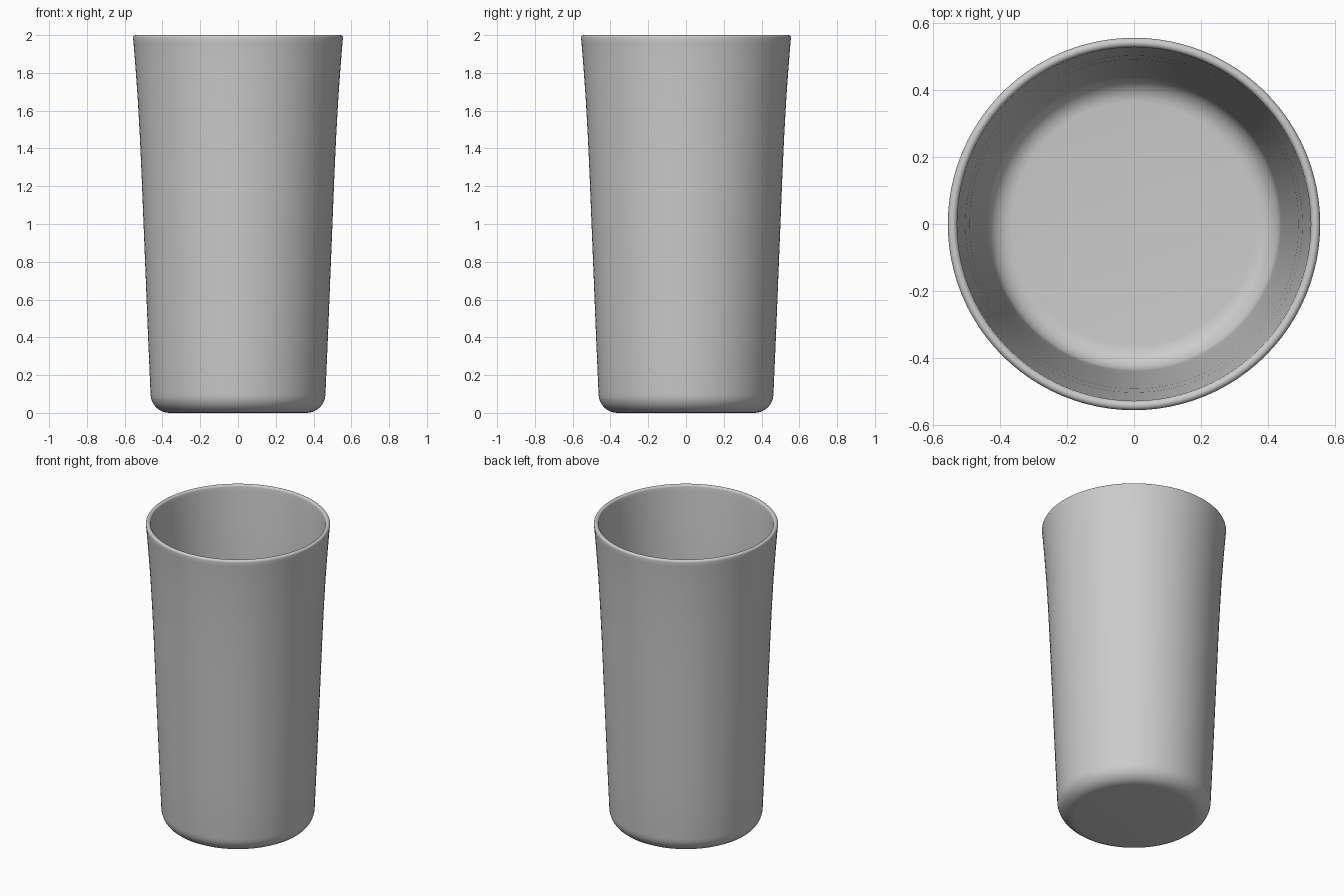
import bpy, bmesh
from math import sin, cos, pi

if "Cube" in bpy.data.objects:
    bpy.data.objects.remove(bpy.data.objects["Cube"])

SEGMENTS = 96


def arc(cx, cz, r, a0, a1, n):
    """Points (radius, height) along a circular arc."""
    return [(cx + r * cos(a0 + (a1 - a0) * i / n),
             cz + r * sin(a0 + (a1 - a0) * i / n)) for i in range(n + 1)]


def lathe(name, profile):
    """Revolve a (radius, height) profile that starts and ends on the axis."""
    bm = bmesh.new()
    rings = []
    for r, z in profile:
        if r < 1e-6:
            rings.append([bm.verts.new((0, 0, z))] * SEGMENTS)
        else:
            rings.append([bm.verts.new((r * cos(2 * pi * i / SEGMENTS),
                                        r * sin(2 * pi * i / SEGMENTS), z))
                          for i in range(SEGMENTS)])
    for a, b in zip(rings, rings[1:]):
        for i in range(SEGMENTS):
            j = (i + 1) % SEGMENTS
            bm.faces.new(list(dict.fromkeys((a[i], a[j], b[j], b[i]))))
    bmesh.ops.recalc_face_normals(bm, faces=bm.faces)
    mesh = bpy.data.meshes.new(name)
    bm.to_mesh(mesh)
    bm.free()
    obj = bpy.data.objects.new(name, mesh)
    bpy.context.collection.objects.link(obj)
    bpy.context.view_layer.objects.active = obj
    obj.select_set(True)
    bpy.ops.object.shade_smooth_by_angle()
    return obj


# Outer wall: slight taper that flares gently toward the rim
wall = [(0.476, 0.4), (0.488, 0.7), (0.5, 1.0), (0.51, 1.25),
        (0.519, 1.45), (0.53, 1.65), (0.542, 1.82), (0.553, 1.96)]
THICK = 0.027

profile = [(0, 0)]
profile += arc(0.363, 0.1, 0.1, -pi / 2, 0, 8)             # rounded foot
profile += wall
profile += arc(0.542, 1.986, 0.014, 0, pi, 8)              # rounded rim
profile += [(r - THICK, z) for r, z in reversed(wall)]     # inner wall
profile += arc(0.363, 0.105, 0.075, 0, -pi / 2, 8)         # inner floor corner
profile += [(0, 0.03)]

lathe("tumbler_cup", profile)
